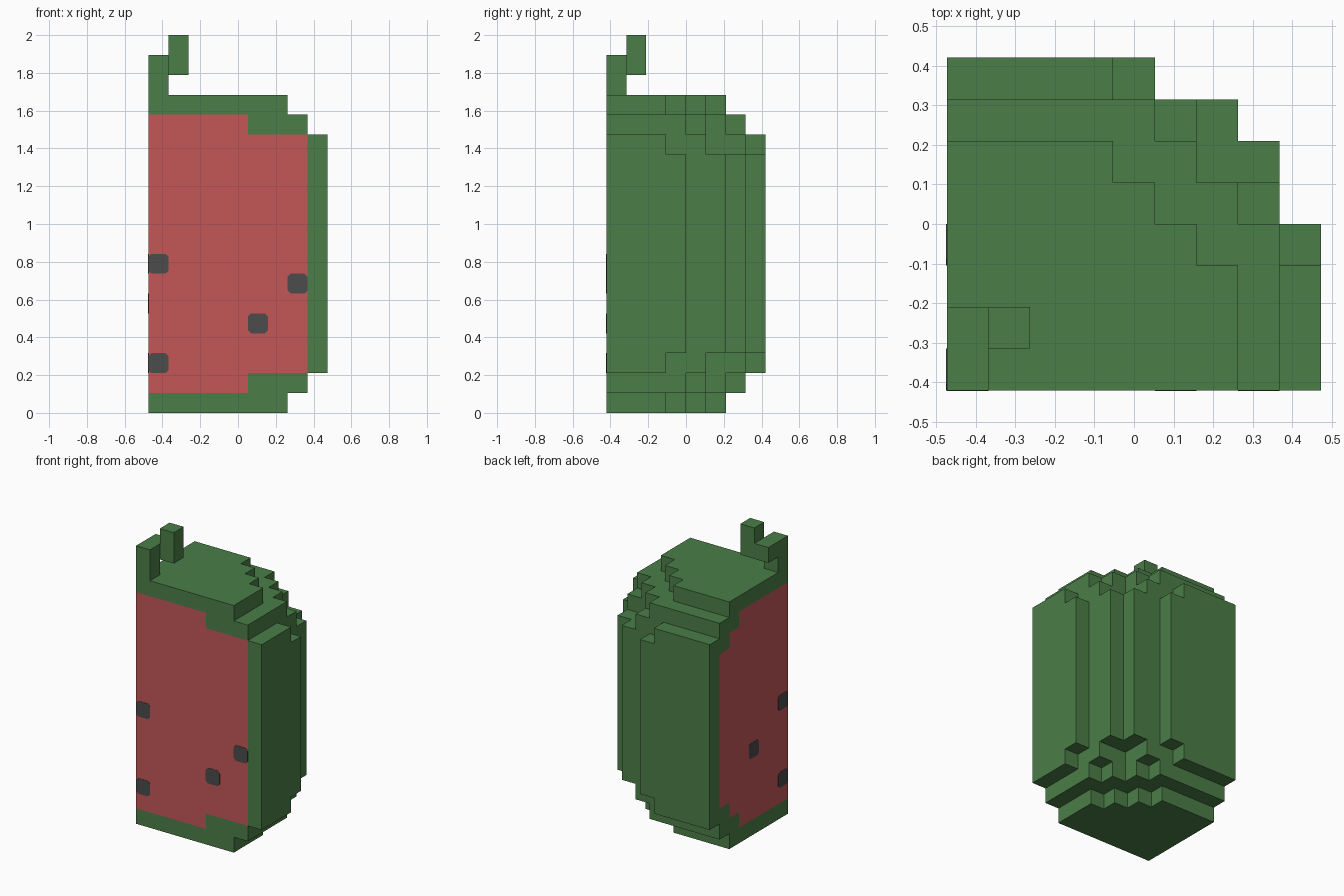
import bpy, bmesh, math
from mathutils import Vector

if "Cube" in bpy.data.objects:
    bpy.data.objects.remove(bpy.data.objects["Cube"], do_unlink=True)

U = 2 / 19                                   # edge of one block
ORIGIN = Vector((-4.5 * U, -4 * U, 0))       # front left bottom corner


def material(name, rgb):
    m = bpy.data.materials.new(name)
    m.use_nodes = True
    m.diffuse_color = (*rgb, 1)
    m.node_tree.nodes["Principled BSDF"].inputs["Base Color"].default_value = (*rgb, 1)
    return m


GREEN = material("rind green", (0.070, 0.209, 0.065))
RED = material("flesh red", (0.550, 0.097, 0.097))
DARK = material("seed grey", (0.072, 0.072, 0.072))


def finish(name, bm, mats):
    me = bpy.data.meshes.new(name)
    bm.to_mesh(me)
    bm.free()
    for m in mats:
        me.materials.append(m)
    ob = bpy.data.objects.new(name, me)
    bpy.context.collection.objects.link(ob)
    return ob


def block_shell(name, cells, mats, rule=lambda cell, d: 0):
    """Outer skin of a set of blocks, flat areas merged per colour."""
    bm = bmesh.new()
    for cell in sorted(cells):
        for axis in range(3):
            for sign in (-1, 1):
                d = [0, 0, 0]
                d[axis] = sign
                if tuple(c + e for c, e in zip(cell, d)) in cells:
                    continue
                n, a = Vector(d), Vector((0, 0, 0))
                a[(axis + 1) % 3] = 1
                b = n.cross(a)
                mid = Vector(cell) + Vector((.5, .5, .5)) + n / 2
                corners = [mid + (a * s + b * t) / 2
                           for s, t in ((-1, -1), (1, -1), (1, 1), (-1, 1))]
                f = bm.faces.new([bm.verts.new(ORIGIN + p * U) for p in corners])
                f.material_index = rule(cell, tuple(d))
    bmesh.ops.remove_doubles(bm, verts=bm.verts, dist=1e-4)
    bmesh.ops.dissolve_limit(bm, angle_limit=math.radians(1), verts=bm.verts,
                             edges=bm.edges, delimit={'MATERIAL'})
    return finish(name, bm, mats)


# Wedge body: row widths per layer, from the end layers to the middle
END = [7, 7, 7, 6, 5, 4]
SECOND = [8, 8, 8, 8, 7, 6, 5]
THIRD = [9, 9, 9, 8, 8, 6, 6, 4]
MIDDLE = [9, 9, 9, 9, 8, 8, 7, 5]
LAYERS = [END, SECOND, THIRD] + [MIDDLE] * 10 + [THIRD, SECOND, END]
body = {(i, j, k) for k, rows in enumerate(LAYERS)
        for j, w in enumerate(rows) for i in range(w)}

# Flesh extent on the two cut sides, by distance from the nearer end
FRONT_FLESH = [0, 5, 8, 8]
LEFT_FLESH = [0, 5, 6, 7]


def flesh_rule(cell, d):
    i, j, k = cell
    e = min(k, 15 - k, 3)
    if d == (0, -1, 0) and j == 0:
        return int(i < FRONT_FLESH[e])
    if d == (-1, 0, 0) and i == 0:
        return int(j < LEFT_FLESH[e])
    return 0


block_shell("melon_wedge", body, [GREEN, RED], flesh_rule)

# Hooked stem
block_shell("stem", {(0, 0, 16), (0, 0, 17), (0, 1, 17), (1, 1, 17), (1, 1, 18)}, [GREEN])


# Seeds: thin plates with clipped corners on the cut sides
def seed(name, side, col, k):
    c, t = 0.15, 0.002
    outline = [(c, 0), (1 - c, 0), (1, c), (1, 1 - c), (1 - c, 1), (c, 1), (0, 1 - c), (0, c)]
    bm = bmesh.new()
    verts = []
    for u, v in outline:
        flat = ((col + u) * U, (k + v) * U)
        p = (flat[0], -t, flat[1]) if side == "front" else (-t, flat[0], flat[1])
        verts.append(bm.verts.new(ORIGIN + Vector(p)))
    f = bm.faces.new(verts)
    back = Vector((0, 2 * t, 0)) if side == "front" else Vector((2 * t, 0, 0))
    ext = bmesh.ops.extrude_face_region(bm, geom=[f], use_keep_orig=True)
    bmesh.ops.translate(bm, vec=back,
                        verts=[g for g in ext["geom"] if isinstance(g, bmesh.types.BMVert)])
    bmesh.ops.recalc_face_normals(bm, faces=bm.faces)
    finish(name, bm, [DARK])


SEEDS = {"front": [(0, 7), (0, 2), (5, 4), (7, 6)],
         "side": [(0, 7), (0, 2), (3, 5)]}
for side, places in SEEDS.items():
    for n, (col, k) in enumerate(places, 1):
        seed(f"{side}_seed_{n}", side, col, k)
